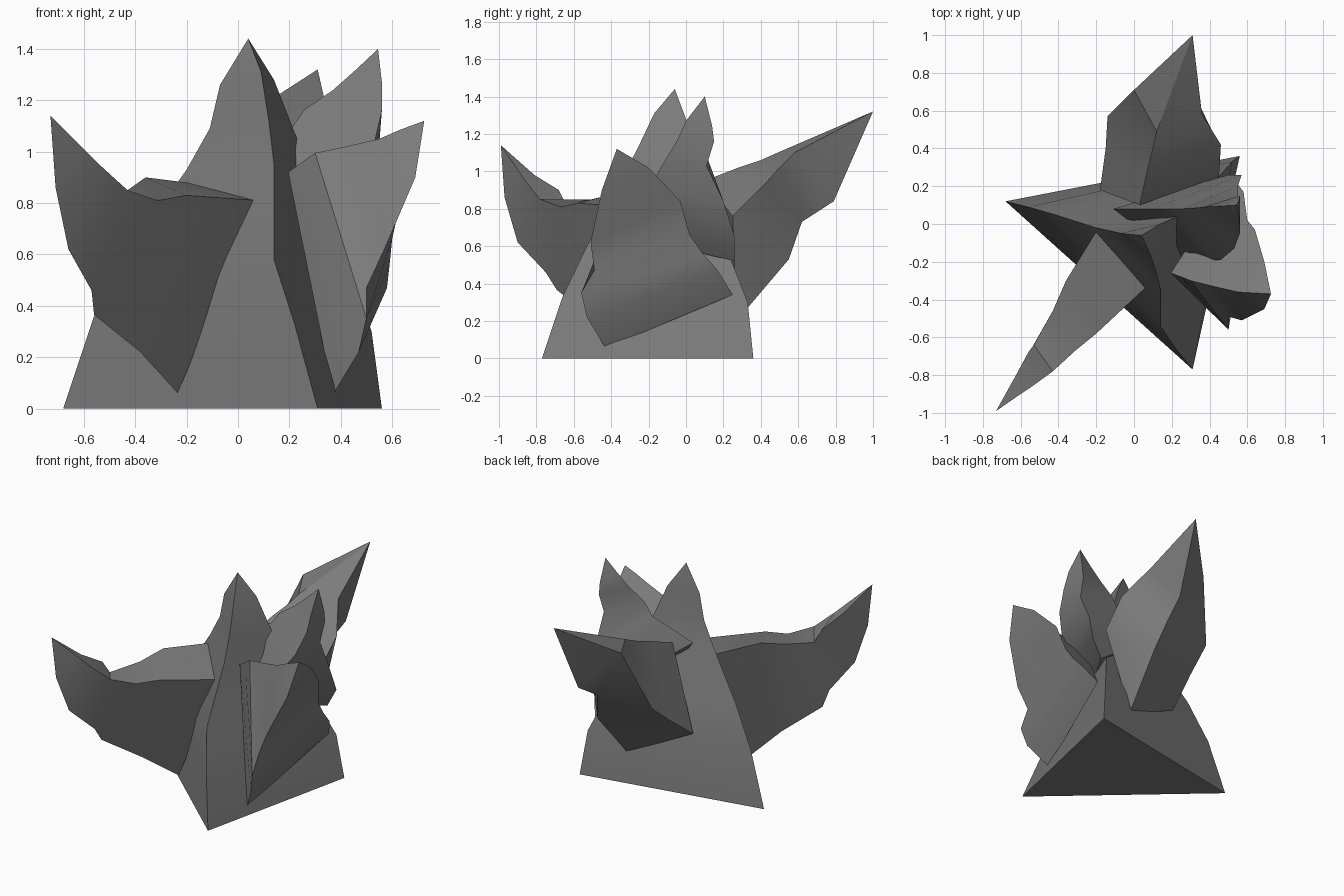
import bpy, bmesh, math

stone = bpy.data.materials.new("dark grey stone")
stone.diffuse_color = (0.2, 0.2, 0.2, 1)


def loft(name, tip, rails):
    """Skin matching rails (each from root outwards) and close them at one tip."""
    bm = bmesh.new()
    rows = [[bm.verts.new(p) for p in ring] for ring in zip(*rails)]
    end = bm.verts.new(tip)
    n = len(rails)
    bm.faces.new(rows[0])
    for i in range(n):
        j = (i + 1) % n
        for a, b in zip(rows, rows[1:]):
            bm.faces.new((a[i], a[j], b[j], b[i]))
        bm.faces.new((rows[-1][i], rows[-1][j], end))
    bmesh.ops.recalc_face_normals(bm, faces=bm.faces[:])
    me = bpy.data.meshes.new(name)
    bm.to_mesh(me)
    bm.free()
    me.materials.append(stone)
    ob = bpy.data.objects.new(name, me)
    bpy.context.collection.objects.link(ob)
    bpy.ops.object.select_all(action='DESELECT')
    ob.select_set(True)
    bpy.context.view_layer.objects.active = ob
    bpy.ops.object.shade_smooth_by_angle(angle=math.radians(30))
    return ob


# central three-sided spike on the ground
loft("central_spike", (0.04, -0.06, 1.44), [
    [(-0.68, 0.12, 0), (-0.56, 0.09, 0.36), (-0.42, 0.05, 0.62), (-0.2, -0.02, 0.93), (-0.11, -0.04, 1.09), (-0.07, -0.05, 1.26)],
    [(0.31, -0.77, 0), (0.22, -0.66, 0.33), (0.14, -0.54, 0.58), (0.14, -0.35, 0.95), (0.12, -0.26, 1.12), (0.09, -0.17, 1.31)],
    [(0.56, 0.36, 0), (0.52, 0.33, 0.3), (0.42, 0.22, 0.58), (0.25, 0.06, 0.97), (0.23, 0.04, 1.05), (0.14, 0.0, 1.28)],
])

# long shard reaching front left: right ridge, keel, left ridge
loft("front_left_shard", (-0.73, -0.99, 1.14), [
    [(0.08, -0.32, 0.81), (-0.2, -0.58, 0.83), (-0.31, -0.67, 0.81), (-0.43, -0.78, 0.85), (-0.54, -0.86, 0.95), (-0.6, -0.9, 1.01)],
    [(-0.235, -0.31, 0.06), (-0.38, -0.5, 0.22), (-0.56, -0.69, 0.365), (-0.57, -0.75, 0.46), (-0.66, -0.9, 0.62), (-0.71, -0.97, 0.86)],
    [(-0.2, -0.04, 0.88), (-0.36, -0.3, 0.9), (-0.43, -0.46, 0.85), (-0.53, -0.64, 0.82), (-0.56, -0.68, 0.9), (-0.63, -0.81, 0.98)],
])

# broad shard leaning right: top ridge, front keel, rear ridge
loft("right_shard", (0.725, -0.37, 1.12), [
    [(0.195, -0.26, 0.92), (0.25, -0.28, 0.96), (0.3, -0.3, 0.995), (0.42, -0.33, 1.02), (0.55, -0.36, 1.05), (0.63, -0.365, 1.085)],
    [(0.37, -0.43, 0.055), (0.47, -0.53, 0.22), (0.5, -0.56, 0.35), (0.5, -0.49, 0.47), (0.57, -0.51, 0.62), (0.69, -0.45, 0.9)],
    [(0.52, 0.25, 0.34), (0.58, 0.17, 0.47), (0.59, 0.09, 0.56), (0.6, 0.02, 0.66), (0.64, -0.03, 0.84), (0.69, -0.2, 1.02)],
])

# upright shard behind it: top ridge, front ridge, rear ridge
loft("rear_right_shard", (0.545, 0.1, 1.4), [
    [(-0.11, 0.08, 0.98), (0.1, 0.08, 1.05), (0.2, 0.08, 1.08), (0.26, 0.08, 1.165), (0.37, 0.09, 1.24), (0.46, 0.095, 1.32)],
    [(0.22, -0.17, 0.62), (0.36, -0.19, 0.78), (0.46, -0.19, 0.92), (0.53, -0.13, 1.03), (0.56, -0.05, 1.16), (0.56, 0.0, 1.27)],
    [(0.5, 0.26, 0.52), (0.57, 0.26, 0.65), (0.55, 0.2, 0.84), (0.55, 0.11, 1.03), (0.56, 0.15, 1.16), (0.56, 0.14, 1.24)],
])

# four-sided shard reaching back: top, right, keel, left
loft("back_shard", (0.31, 1.0, 1.32), [
    [(0.03, 0.1, 0.95), (0.07, 0.28, 1.02), (0.1, 0.4, 1.06), (0.12, 0.49, 1.1)],
    [(0.45, 0.25, 0.76), (0.46, 0.42, 0.93), (0.41, 0.5, 1.02), (0.36, 0.58, 1.1)],
    [(0.26, 0.27, 0.2), (0.29, 0.55, 0.53), (0.24, 0.62, 0.73), (0.27, 0.79, 0.84)],
    [(-0.18, 0.18, 0.41), (-0.15, 0.4, 0.58), (-0.14, 0.57, 0.72), (0.0, 0.71, 1.12)],
])
